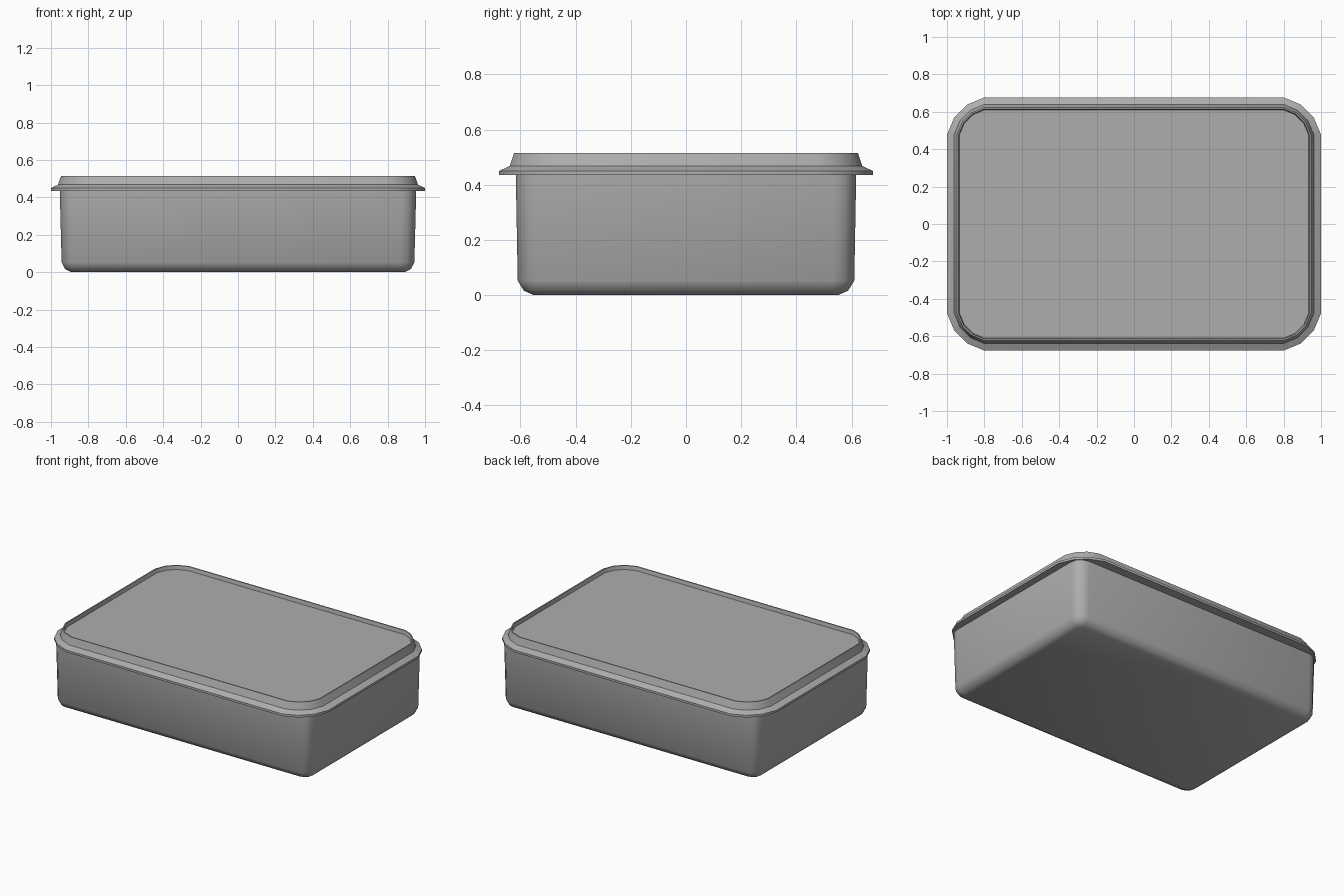
import bpy, bmesh, math

if "Cube" in bpy.data.objects:
    bpy.data.objects.remove(bpy.data.objects["Cube"])

# Mid grey plastic
grey = bpy.data.materials.new("grey_plastic")
grey.diffuse_color = (0.42, 0.42, 0.42, 1)
grey.use_nodes = True
grey.node_tree.nodes["Principled BSDF"].inputs["Base Color"].default_value = grey.diffuse_color


def rounded_loop(bm, hx, hy, r, z, flat, segs=3):
    """Ring around a rounded rectangle; flat < 1 pulls the corner points in."""
    ring = []
    for i, (sx, sy) in enumerate([(1, 1), (-1, 1), (-1, -1), (1, -1)]):
        for k in range(segs + 1):
            a = math.radians(90 * (i + k / segs))
            q = r * (flat if 0 < k < segs else 1)
            ring.append(bm.verts.new((sx * (hx - r) + q * math.cos(a),
                                      sy * (hy - r) + q * math.sin(a), z)))
    return ring


def lofted(name, loops, cap_end, flat=1.0):
    """Skin a stack of rounded rectangles (hx, hy, radius, z), closed below."""
    bm = bmesh.new()
    rings = [rounded_loop(bm, *p, flat) for p in loops]
    n = len(rings[0])
    for a, b in zip(rings, rings[1:]):
        for i in range(n):
            j = (i + 1) % n
            bm.faces.new((a[i], a[j], b[j], b[i]))
    bm.faces.new(rings[0][::-1])
    if cap_end:
        bm.faces.new(rings[-1])
    bmesh.ops.recalc_face_normals(bm, faces=bm.faces[:])
    mesh = bpy.data.meshes.new(name)
    bm.to_mesh(mesh)
    bm.free()
    mesh.materials.append(grey)
    obj = bpy.data.objects.new(name, mesh)
    bpy.context.collection.objects.link(obj)
    bpy.ops.object.select_all(action='DESELECT')
    obj.select_set(True)
    bpy.context.view_layer.objects.active = obj
    bpy.ops.object.shade_smooth_by_angle(angle=math.radians(40))
    return obj


# Container: slightly drafted walls with a rounded bottom edge
lofted("container_body", [
    (0.890, 0.552, 0.025, 0.0),
    (0.924, 0.588, 0.055, 0.016),
    (0.943, 0.610, 0.075, 0.052),
    (0.953, 0.617, 0.080, 0.436),
], False)

# Lid: flange, sloped step, raised rim and recessed panel
# (offset, height) pairs, measured inward from the flange outline
lid_profile = [(0.0, 0.435), (0.0, 0.450), (0.038, 0.468),
               (0.054, 0.515), (0.062, 0.515), (0.067, 0.490)]
lofted("lid", [(1.0 - d, 0.677 - d, 0.2 - d, z) for d, z in lid_profile],
       True, flat=0.93)
